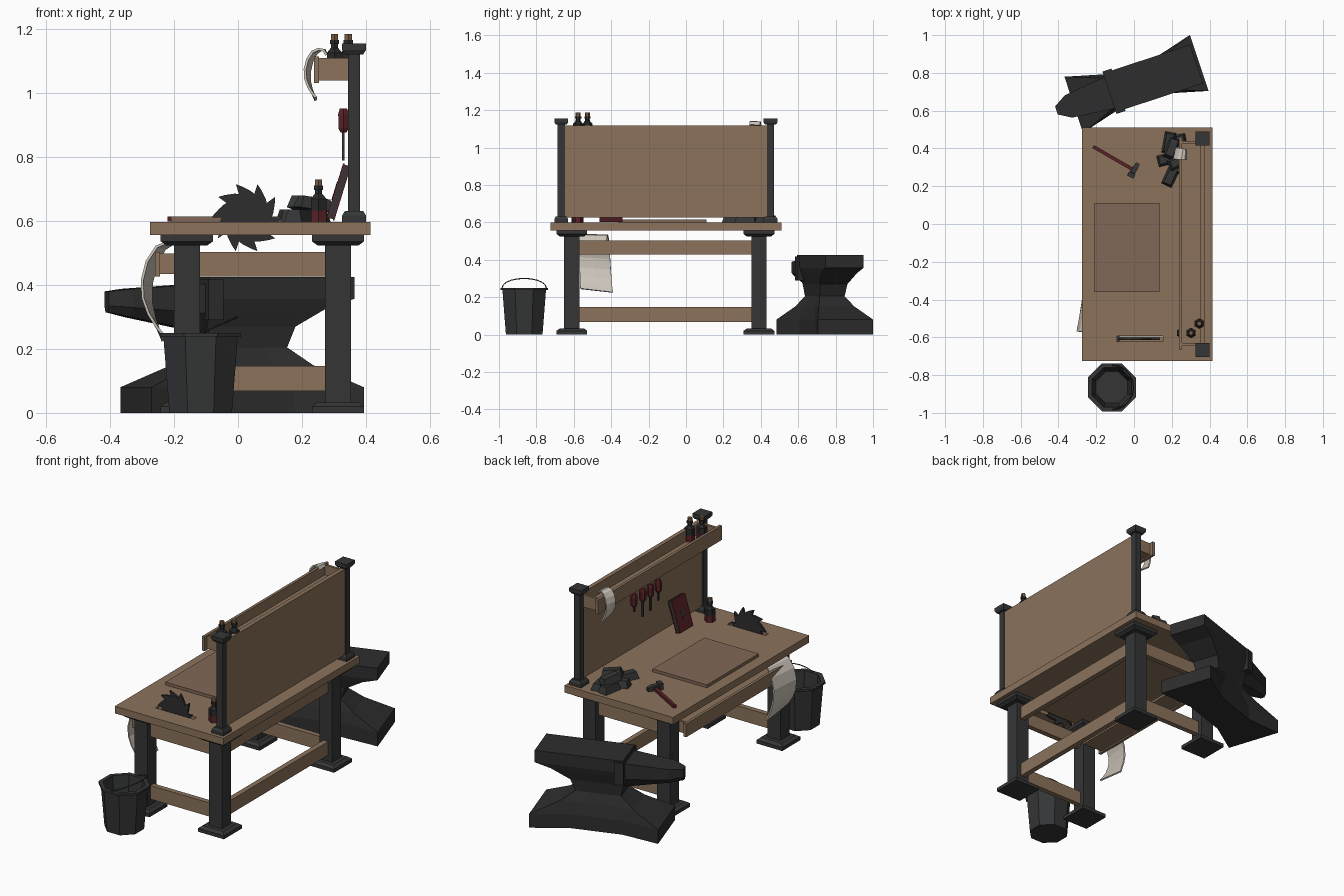
import bpy, bmesh, math
from mathutils import Vector, Matrix

if "Cube" in bpy.data.objects:
    bpy.data.objects.remove(bpy.data.objects["Cube"])


def mat(name, r, g, b):
    m = bpy.data.materials.new(name)
    m.diffuse_color = (r, g, b, 1)
    m.use_nodes = True
    m.node_tree.nodes["Principled BSDF"].inputs["Base Color"].default_value = m.diffuse_color
    return m


WOOD = mat("brown wood", 0.26, 0.17, 0.105)
MAT = mat("work board wood", 0.22, 0.14, 0.095)
IRON = mat("dark iron", 0.035, 0.036, 0.037)
ANVIL = mat("anvil iron", 0.027, 0.027, 0.028)
RED = mat("dark red", 0.10, 0.016, 0.02)
GLASS = mat("dark glass", 0.022, 0.022, 0.022)
CORK = mat("cork", 0.19, 0.11, 0.06)
CLOTH = mat("pale cloth", 0.60, 0.55, 0.48)


def finish(name, bm, mats, rule=None):
    bmesh.ops.recalc_face_normals(bm, faces=bm.faces)
    if rule:
        for f in bm.faces:
            f.material_index = rule(f.calc_center_median())
    me = bpy.data.meshes.new(name)
    bm.to_mesh(me)
    bm.free()
    for m in mats:
        me.materials.append(m)
    ob = bpy.data.objects.new(name, me)
    bpy.context.collection.objects.link(ob)
    return ob


def loft(name, rings, mats, rule=None, m=None, caps=True):
    """Skin a list of closed rings of points."""
    bm = bmesh.new()
    vs = [[bm.verts.new(p) for p in r] for r in rings]
    n = len(vs[0])
    for a, b in zip(vs, vs[1:]):
        for i in range(n):
            j = (i + 1) % n
            bm.faces.new((a[i], a[j], b[j], b[i]))
    if caps:
        bm.faces.new(vs[0])
        bm.faces.new(vs[-1])
    ob = finish(name, bm, mats, rule)
    if m:
        ob.matrix_world = m
    return ob


def box(name, x, y, z, m, mw=None):
    return loft(name, [[(x[0], y[0], k), (x[1], y[0], k), (x[1], y[1], k), (x[0], y[1], k)] for k in z], [m], m=mw)


def turned(name, cx, cy, n, prof, mats, rule=None, rot=None):
    """Stack of n-sided rings; prof holds (z, apothem-style radius)."""
    rot = math.pi / n if rot is None else rot
    rings = [[(cx + r * math.cos(rot + i * math.tau / n), cy + r * math.sin(rot + i * math.tau / n), z)
              for i in range(n)] for z, r in prof]
    return loft(name, rings, mats, rule)


# Table top with a slot for the saw blade
top = box("table_top", (-0.275, 0.415), (-0.725, 0.51), (0.557, 0.598), WOOD)
cut = box("slot_cutter", (-0.09, 0.153), (-0.621, -0.593), (0.5, 0.65), WOOD)
cut.hide_render = True
cut.hide_set(True)
bo = top.modifiers.new("slot", "BOOLEAN")
bo.operation, bo.object, bo.solver = "DIFFERENCE", cut, "EXACT"
box("work_board", (-0.21, 0.135), (-0.36, 0.11), (0.598, 0.615), MAT)

# Legs and back posts with stepped end plates
Q = math.sqrt(2)


def pillar(name, x, y, z0, z1, half, plate):
    end = [(0, plate), (0.02, plate), (0.033, plate * 0.78), (0.033, half)]
    prof = [(z0 + d, r * Q) for d, r in end] + [(z1 - d, r * Q) for d, r in reversed(end)]
    turned(name, x, y, 4, prof, [IRON])


for i, (x, y) in enumerate([(-0.16, -0.61), (0.313, -0.61), (-0.16, 0.39), (0.313, 0.39)]):
    pillar(f"leg_{i + 1}", x, y, 0, 0.557, 0.041, 0.082)
for i, y in enumerate((-0.667, 0.452)):
    pillar(f"back_post_{i + 1}", 0.363, y, 0.598, 1.155, 0.019, 0.037)

# Rails, upper and lower, on three sides
for tag, z in (("upper", (0.427, 0.503)), ("lower", (0.068, 0.146))):
    box(f"{tag}_back_rail", (0.298, 0.328), (-0.58, 0.36), z, WOOD)
    for i, y in enumerate((-0.61, 0.39)):
        box(f"{tag}_end_rail_{i + 1}", (-0.13, 0.28), (y - 0.015, y + 0.015), z, WOOD)

# Back panel and the two trays
box("back_panel", (0.352, 0.376), (-0.655, 0.437), (0.625, 1.118), WOOD)


def tray(name, x0, x1, y0, y1, z0, z1):
    box(name + "_front", (x0, x0 + 0.016), (y0 - 0.02, y1 + 0.02), (z0, z1), WOOD)
    box(name + "_floor", (x0 + 0.016, x1), (y0, y1), (z0 + 0.008, z0 + 0.022), WOOD)
    for i, y in enumerate((y0, y1 - 0.014)):
        box(f"{name}_end_{i + 1}", (x0 + 0.016, x1), (y, y + 0.014), (z0 + 0.022, z1 - 0.004), WOOD)


tray("upper_tray", 0.238, 0.352, -0.645, 0.44, 1.032, 1.115)
tray("lower_tray", -0.26, -0.12, -0.57, 0.35, 0.427, 0.503)

# Bottles: red liquid, dark glass, cork
for i, (x, y, z) in enumerate([(0.252, -0.577, 0.598), (0.302, -0.577, 1.054), (0.345, -0.527, 1.054)]):
    prof = [(0, .028), (.036, .028), (.072, .028), (.088, .013), (.1, .012), (.1, .017),
            (.113, .017), (.113, .013), (.132, .013)]
    turned(f"bottle_{i + 1}", x, y, 6, [(z + h, r) for h, r in prof], [RED, GLASS, CORK],
           lambda c, z=z: 0 if c.z < z + 0.03 else 1 if c.z < z + 0.1131 else 2)

# Circular saw blade standing in its slot
saw = []
for i in range(10):
    for f, r in ((0, .078), (.25, .084), (.5, .09), (.75, .099), (1.0, .11)):
        a = math.tau * (i + f) / 10
        saw.append((0.027 + r * math.cos(a), 0.611 + r * math.sin(a)))
loft("saw_blade", [[(x, y, z) for x, z in saw] for y in (-0.613, -0.601)], [ANVIL])

# Hanging hand tools
for i, (y, w, low) in enumerate([(0.0, .006, .85), (-0.08, .005, .79), (-0.15, .009, .80), (-0.22, .006, .83)]):
    turned(f"tool_handle_{i + 1}", 0.33, y, 6, [(.878, .011), (.89, .018), (.935, .019), (.953, .013)], [RED])
    box(f"tool_blade_{i + 1}", (0.326, 0.334), (y - w, y + w), (low, 0.88), IRON)

# Book leaning on the panel
lean = Matrix.Translation((0.316, -0.4, 0.691)) @ Matrix.Rotation(math.radians(17), 4, 'Y')
for name, x, h, m in (("book_front_cover", (-.014, -.009), .09, RED), ("book_pages", (-.009, .007), .087, IRON),
                      ("book_back_cover", (.007, .012), .09, RED)):
    box(name, x, (-h * 0.68, h * 0.68), (-h, h), m, lean)
loft("book_diamond", [[(x, -.02, 0), (x, 0, -.03), (x, .02, 0), (x, 0, .03)] for x in (-.0155, -.014)], [IRON], m=lean)

# Hammer lying on the table
flat = Matrix.Translation((0.0, 0.285, 0.598)) @ Matrix.Rotation(math.radians(-30), 4, 'Z')
box("hammer_handle", (-0.25, 0.0), (-0.009, 0.009), (0.001, 0.017), RED, flat)
loft("hammer_head", [[(-w, y, 0), (w, y, 0), (w, y, 2 * w), (-w, y, 2 * w)]
                     for y, w in ((-.042, .019), (-.018, .019), (-.015, .014), (.015, .014), (.042, .010))],
     [IRON], m=flat)

# Pile of ingots
for i, (x, y, z, r) in enumerate([(0.195, 0.255, .598, 65), (0.18, 0.345, .598, 15), (0.185, 0.43, .598, 80),
                                  (0.25, 0.32, .598, 80), (0.25, 0.42, .598, 100),
                                  (0.2, 0.40, .636, 70), (0.235, 0.33, .636, 25)]):
    rings = [[(-a, -b, h), (a, -b, h), (a, b, h), (-a, b, h)] for h, a, b in ((0, .056, .03), (.038, .046, .019))]
    tilt = math.radians(8 if z > .6 else 0)
    loft(f"ingot_{i + 1}", rings, [IRON], m=Matrix.Translation((x, y, z)) @
         Matrix.Rotation(math.radians(r), 4, 'Z') @ Matrix.Rotation(tilt, 4, 'Y'))

# Cloths draped over the trays
DRAPE = [(0, -.035), (-.02, -.005), (-.05, 0), (-.085, -.015), (-.115, -.06), (-.13, -.12),
         (-.128, -.175), (-.11, -.225), (-.085, -.265), (-.065, -.29)]


def cloth(name, x, z, s, y0, y1):
    bm = bmesh.new()
    rows = []
    for i, (px, pz) in enumerate(DRAPE):
        t = i / (len(DRAPE) - 1)
        bulge = 0.03 * math.sin(math.pi * t)
        a, b = y0 + 0.01 * s * t, y1 + 0.035 * s * t
        rows.append([bm.verts.new((x + s * (px + bulge * k), a + (b - a) * k, z + s * (pz - 0.02 * k * t)))
                     for k in (0, 0.5, 1)])
    for p, q in zip(rows, rows[1:]):
        for k in range(2):
            bm.faces.new((p[k], p[k + 1], q[k + 1], q[k]))
    ob = finish(name, bm, [CLOTH])
    so = ob.modifiers.new("thickness", "SOLIDIFY")
    so.thickness, so.offset = 0.008, 0


cloth("lower_cloth", -0.17, 0.535, 1.0, -0.575, -0.425)
cloth("upper_cloth", 0.277, 1.138, 0.52, 0.34, 0.395)

# Bucket with open top and wire handle
BX, BY = -0.117, -0.865
turned("bucket", BX, BY, 8, [(.03, .09), (.25, .113), (.25, .137), (.238, .137), (.238, .126), (0, .106)], [IRON])
arc = bpy.data.curves.new("bucket_handle", "CURVE")
arc.dimensions, arc.bevel_depth, arc.bevel_resolution = "3D", 0.003, 0
sp = arc.splines.new("POLY")
sp.points.add(10)
for i, p in enumerate(sp.points):
    a = math.pi * i / 10
    p.co = (BX + 0.115 * math.sin(a), BY + 0.118 * math.cos(a), 0.25 + 0.05 * math.sin(a), 1)
arc.materials.append(IRON)
bpy.context.collection.objects.link(bpy.data.objects.new("bucket_handle", arc))

# Anvil: flared base with hollowed sides, waist, heel and horn
AM = Matrix.Translation((0.013, 0.742, 0)) @ Matrix.Rotation(math.radians(18.4), 4, 'Z')


def slab(z, u0, u1, hv, hn):
    m, d = (u0 + u1) / 2, (u1 - u0) * 0.2
    side = [(u0, hv), (m - d, hn), (m + d, hn), (u1, hv)]
    return [(u, -v, z) for u, v in side] + [(u, v, z) for u, v in reversed(side)]


loft("anvil_body", [slab(0, -.35, .35, .156, .10), slab(.08, -.35, .35, .156, .10), slab(.15, -.2, .2, .10, .085),
                    slab(.205, -.125, .125, .07, .07), slab(.27, -.14, .15, .078, .078),
                    slab(.33, -.145, .25, .1, .1), slab(.357, -.145, .335, .108, .108),
                    slab(.425, -.145, .335, .108, .108)], [ANVIL], m=AM)
box("anvil_collar", (-0.15, -0.10), (-0.118, 0.118), (0.29, 0.418), ANVIL, AM)
loft("anvil_horn", [[(u, -w, z1), (u, w, z1), (u, w, zm), (u, w * .5, z0), (u, -w * .5, z0), (u, -w, zm)]
                    for u, w, z0, zm, z1 in ((-.13, .09, .25, .31, .405), (-.38, .062, .30, .33, .388),
                                             (-.447, .022, .315, .335, .38))], [ANVIL], m=AM)
